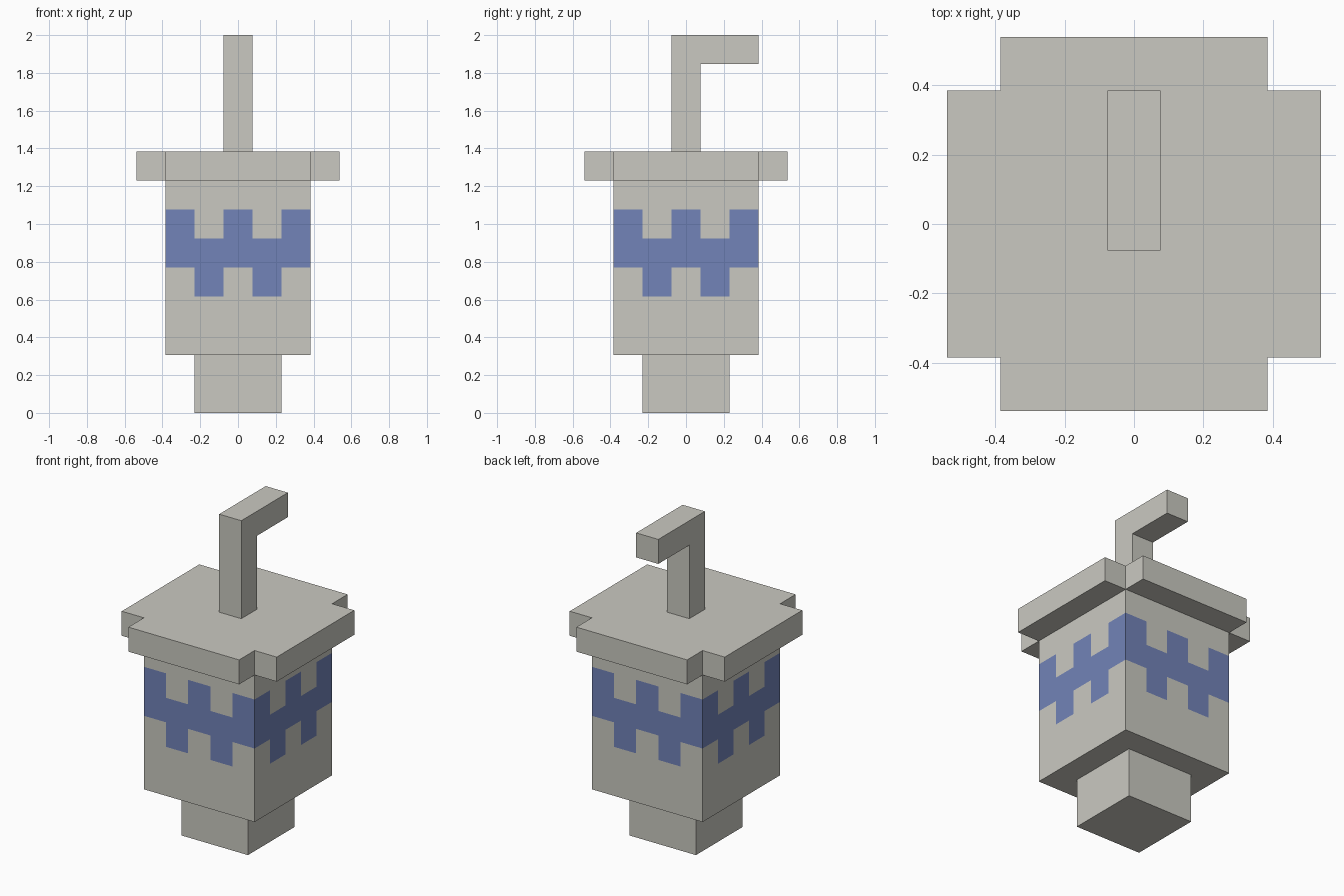
import bpy, bmesh
from mathutils import Matrix, Vector

if "Cube" in bpy.data.objects:
    bpy.data.objects.remove(bpy.data.objects["Cube"])

U = 2 / 13  # one block of the model


def material(name, rgb):
    m = bpy.data.materials.new(name)
    lin = [((c / 255 + 0.055) / 1.055) ** 2.4 for c in rgb]
    m.diffuse_color = (*lin, 1)
    m.use_nodes = True
    m.node_tree.nodes["Principled BSDF"].inputs["Base Color"].default_value = m.diffuse_color
    return m


GREY = material("warm grey", (202, 201, 193))
BLUE = material("band blue", (114, 131, 184))


def finish(name, bm, *mats):
    bmesh.ops.recalc_face_normals(bm, faces=bm.faces)
    me = bpy.data.meshes.new(name)
    bm.to_mesh(me)
    bm.free()
    for m in mats:
        me.materials.append(m)
    ob = bpy.data.objects.new(name, me)
    bpy.context.collection.objects.link(ob)
    return ob


def box(width, z0, z1):
    bm = bmesh.new()
    bmesh.ops.create_cube(bm, size=1, matrix=Matrix.Translation((0, 0, (z0 + z1) / 2 * U))
                          @ Matrix.Diagonal((width * U, width * U, (z1 - z0) * U, 1)))
    return bm


def extrude(points, direction):
    bm = bmesh.new()
    face = bm.faces.new([bm.verts.new(Vector(p) * U) for p in points])
    geom = bmesh.ops.extrude_face_region(bm, geom=[face])["geom"]
    verts = [g for g in geom if isinstance(g, bmesh.types.BMVert)]
    bmesh.ops.translate(bm, verts=verts, vec=Vector(direction) * U)
    return bm


# Foot of the cup
finish("cup_foot", box(3, 0, 2), GREY)

# Cup body, cut into blocks so the zigzag band can be coloured
bm = box(5, 2, 8)
cuts = [((0, 0, 1), z) for z in (4, 5, 6, 7)]
cuts += [(axis, c) for axis in ((1, 0, 0), (0, 1, 0)) for c in (-1.5, -0.5, 0.5, 1.5)]
for axis, offset in cuts:
    bmesh.ops.bisect_plane(bm, geom=bm.verts[:] + bm.edges[:] + bm.faces[:],
                           plane_co=Vector(axis) * offset * U, plane_no=axis)
for f in bm.faces:
    f.normal_update()
    if abs(f.normal.z) > 0.5:
        continue
    c = f.calc_center_median() / U
    along = c.y if abs(f.normal.x) > 0.5 else c.x
    low = 4 if round(along) % 2 else 5  # odd columns hang one block lower
    f.material_index = int(low < c.z < low + 2)
finish("cup_body", bm, GREY, BLUE)

# Lid: square with notched corners
a, b = 2.5, 3.5
quarter = [(b, -a), (b, a), (a, a)]
outline = []
for _ in range(4):
    outline += quarter
    quarter = [(-y, x) for x, y in quarter]
finish("lid", extrude([(x, y, 8) for x, y in outline], (0, 0, 1)), GREY)

# Bent straw: L profile extruded sideways
profile = [(-0.5, 9), (0.5, 9), (0.5, 12), (2.5, 12), (2.5, 13), (-0.5, 13)]
finish("straw", extrude([(-0.5, y, z) for y, z in profile], (1, 0, 0)), GREY)
